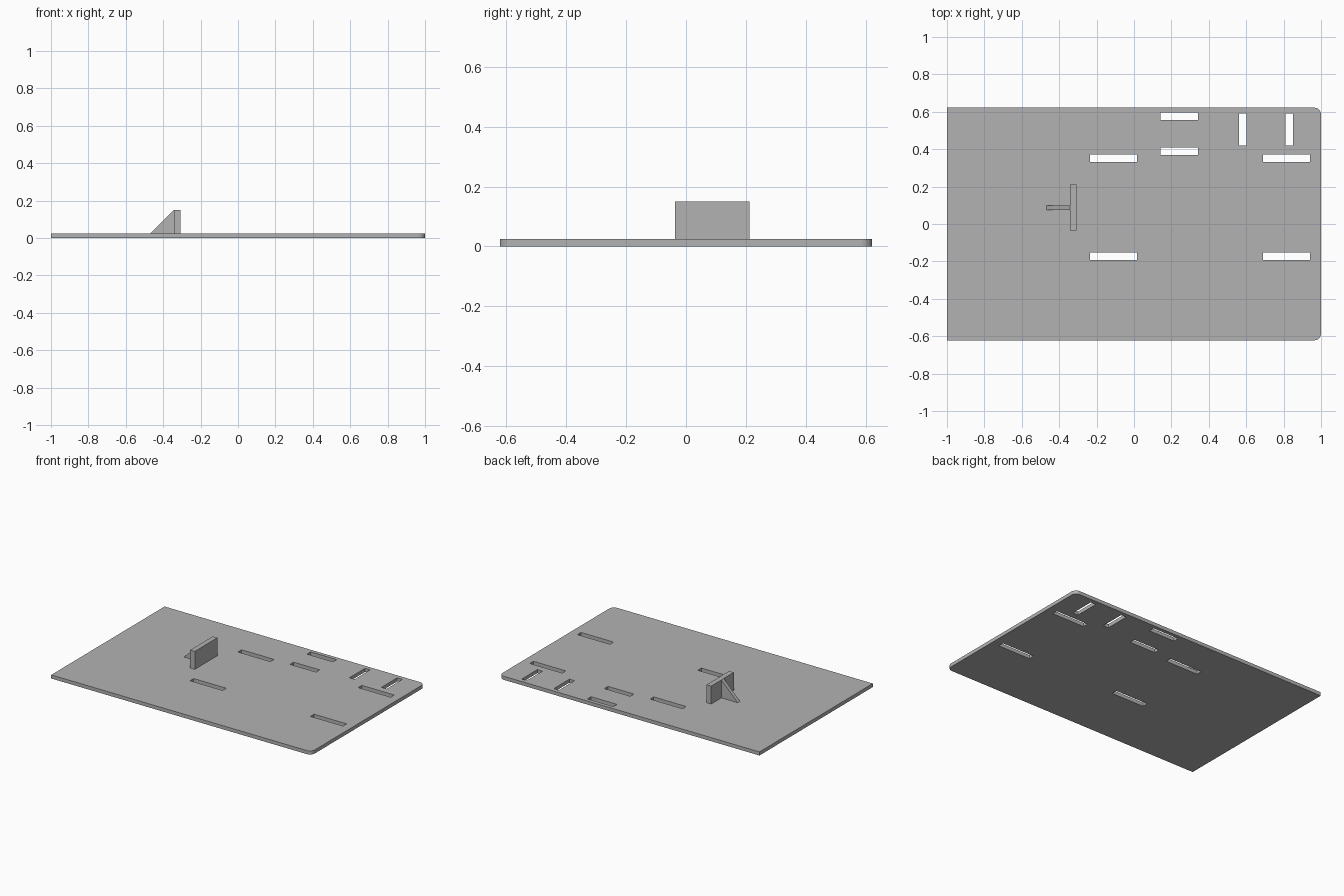
import bpy
import math

if "Cube" in bpy.data.objects:
    bpy.data.objects.remove(bpy.data.objects["Cube"], do_unlink=True)

grey = bpy.data.materials.new("plain grey")
grey.use_nodes = True
colour = (0.45, 0.45, 0.45, 1)
grey.diffuse_color = colour
grey.node_tree.nodes["Principled BSDF"].inputs["Base Color"].default_value = colour

THICK, HEIGHT = 0.025, 0.15
HALF_X, HALF_Y, RADIUS = 1.0, 0.622, 0.037


def extruded(name, outlines, depth):
    """Flat outlines (the first outer, the rest holes) extruded from z = 0 to depth."""
    curve = bpy.data.curves.new(name, "CURVE")
    curve.dimensions = "2D"
    curve.fill_mode = "BOTH"
    curve.extrude = depth / 2
    for points in outlines:
        spline = curve.splines.new("POLY")
        spline.points.add(len(points) - 1)
        for p, (x, y) in zip(spline.points, points):
            p.co = (x, y, 0, 1)
        spline.use_cyclic_u = True
    obj = bpy.data.objects.new(name, curve)
    bpy.context.collection.objects.link(obj)
    bpy.ops.object.select_all(action="DESELECT")
    obj.select_set(True)
    bpy.context.view_layer.objects.active = obj
    bpy.ops.object.convert(target="MESH")
    obj = bpy.context.object
    for v in obj.data.vertices:
        v.co.z += depth / 2
    obj.data.materials.clear()
    obj.data.materials.append(grey)
    bpy.ops.object.shade_flat()
    return obj


def rect(x0, x1, y0, y1):
    return [(x0, y0), (x1, y0), (x1, y1), (x0, y1)]


def slot(cx, cy, w, h):
    return rect(cx - w / 2, cx + w / 2, cy - h / 2, cy + h / 2)


def corner(cx, cy, start, steps=8):
    angles = [start + math.pi / 2 * i / steps for i in range(steps + 1)]
    return [(cx + RADIUS * math.cos(a), cy + RADIUS * math.sin(a)) for a in angles]


# Base plate: square corners on -x, rounded corners on +x, through slots
outline = [(-HALF_X, HALF_Y), (-HALF_X, -HALF_Y)]
outline += corner(HALF_X - RADIUS, -HALF_Y + RADIUS, -math.pi / 2)
outline += corner(HALF_X - RADIUS, HALF_Y - RADIUS, 0)
W = 0.04
slots = [slot(x, y, 0.25, W) for x in (-0.109, 0.816) for y in (-0.172, 0.352)]
slots += [slot(0.241, y, 0.2, W) for y in (0.389, 0.576)]
slots += [slot(x, 0.506, W, 0.172) for x in (0.582, 0.829)]
extruded("base_plate", [outline] + slots, THICK)

# Upright stop wall
wall = extruded("stop_wall", [rect(-0.342, -0.307, -0.036, 0.212)], HEIGHT - THICK)
wall.location.z = THICK

# Triangular gusset behind the wall, drawn in profile and stood upright
gusset = extruded("wall_gusset", [[(-0.468, THICK), (-0.342, THICK), (-0.342, HEIGHT)]], 0.025)
gusset.rotation_euler.x = math.pi / 2
gusset.location.y = 0.1
